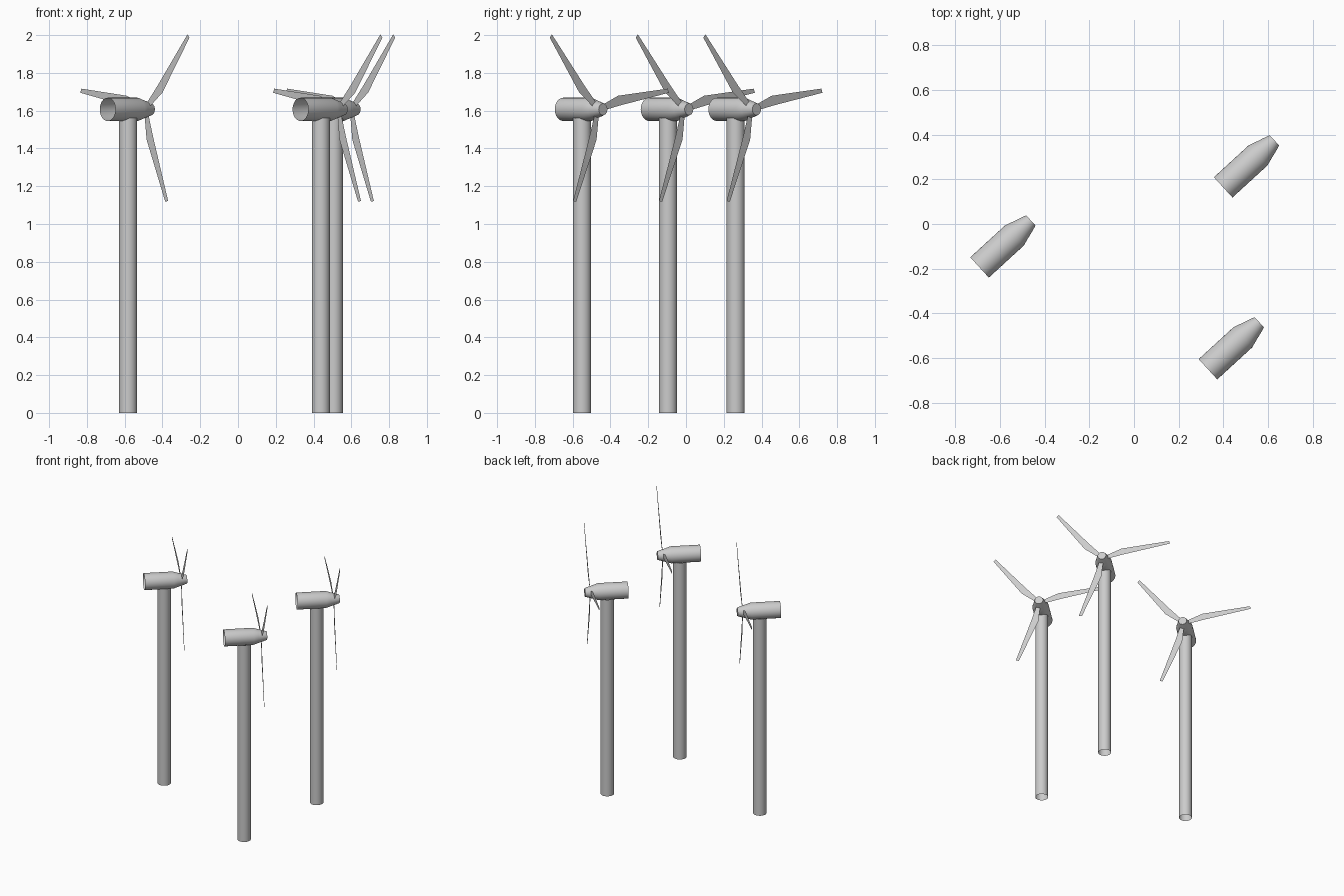
import bpy, bmesh, math
from mathutils import Vector

if "Cube" in bpy.data.objects:
    bpy.data.objects.remove(bpy.data.objects["Cube"])

HUB_Z = 1.607
YAW = math.radians(42.5)
SITES = [(-0.582, -0.095), (0.507, 0.263), (0.439, -0.55)]

mat = bpy.data.materials.new("light_grey")
mat.diffuse_color = (0.6, 0.6, 0.6, 1)
mat.use_nodes = True
mat.node_tree.nodes["Principled BSDF"].inputs["Base Color"].default_value = mat.diffuse_color


def finish(bm, name, site, smooth=True):
    me = bpy.data.meshes.new(name)
    bm.to_mesh(me)
    bm.free()
    me.materials.append(mat)
    ob = bpy.data.objects.new(name, me)
    bpy.context.collection.objects.link(ob)
    ob.location = (site[0], site[1], 0)
    ob.rotation_euler = (0, 0, YAW)
    if smooth:
        bpy.ops.object.select_all(action='DESELECT')
        ob.select_set(True)
        bpy.context.view_layer.objects.active = ob
        bpy.ops.object.shade_smooth_by_angle(angle=math.radians(25))


def lathe(profile, place, cap_end=False, n=32):
    """Open surface of revolution; profile = (distance along axis, radius)."""
    bm = bmesh.new()
    rings = []
    for d, r in profile:
        rings.append([bm.verts.new(place(d, r * math.cos(2 * math.pi * i / n),
                                         r * math.sin(2 * math.pi * i / n)))
                      for i in range(n)])
    for a, b in zip(rings, rings[1:]):
        for i in range(n):
            j = (i + 1) % n
            bm.faces.new((a[i], a[j], b[j], b[i]))
    if cap_end:
        bm.faces.new(rings[-1])
    bmesh.ops.recalc_face_normals(bm, faces=bm.faces)
    # point open shells outwards
    mid = sum((v.co for v in bm.verts), Vector()) / len(bm.verts)
    if sum((f.calc_center_median() - mid).dot(f.normal) for f in bm.faces) < 0:
        bmesh.ops.reverse_faces(bm, faces=bm.faces)
    return bm


def upright(d, a, b):
    return (a, b, d)


def along(d, a, b):
    return (d, a, HUB_Z + b)


# blade outline: (distance from hub centre, sideways offset)
BLADE = [(0.02, -0.014), (0.155, -0.043), (0.513, -0.012),
         (0.517, 0.011), (0.16, 0.010), (0.02, 0.014)]

for k, site in enumerate(SITES, 1):
    # tower: open tube
    finish(lathe([(0, 0.048), (1.56, 0.048)], upright), f"tower_{k}", site)
    # nacelle: tube open at the back, tapering to the hub
    finish(lathe([(-0.147, 0.0615), (0.065, 0.0615), (0.103, 0.0495)], along),
           f"nacelle_{k}", site)
    # hub: short truncated cone
    finish(lathe([(0.103, 0.0495), (0.135, 0.0405), (0.164, 0.031)], along, True),
           f"hub_{k}", site)
    # rotor: three flat blades
    bm = bmesh.new()
    for b in range(3):
        t = math.radians(49 + 120 * b)
        c, s = math.cos(t), math.sin(t)
        bm.faces.new([bm.verts.new((0.124, -(r * c - p * s), HUB_Z + r * s + p * c))
                      for r, p in BLADE])
    bm.normal_update()
    for f in bm.faces:
        if f.normal.x < 0:
            f.normal_flip()
    finish(bm, f"rotor_blades_{k}", site, smooth=False)
